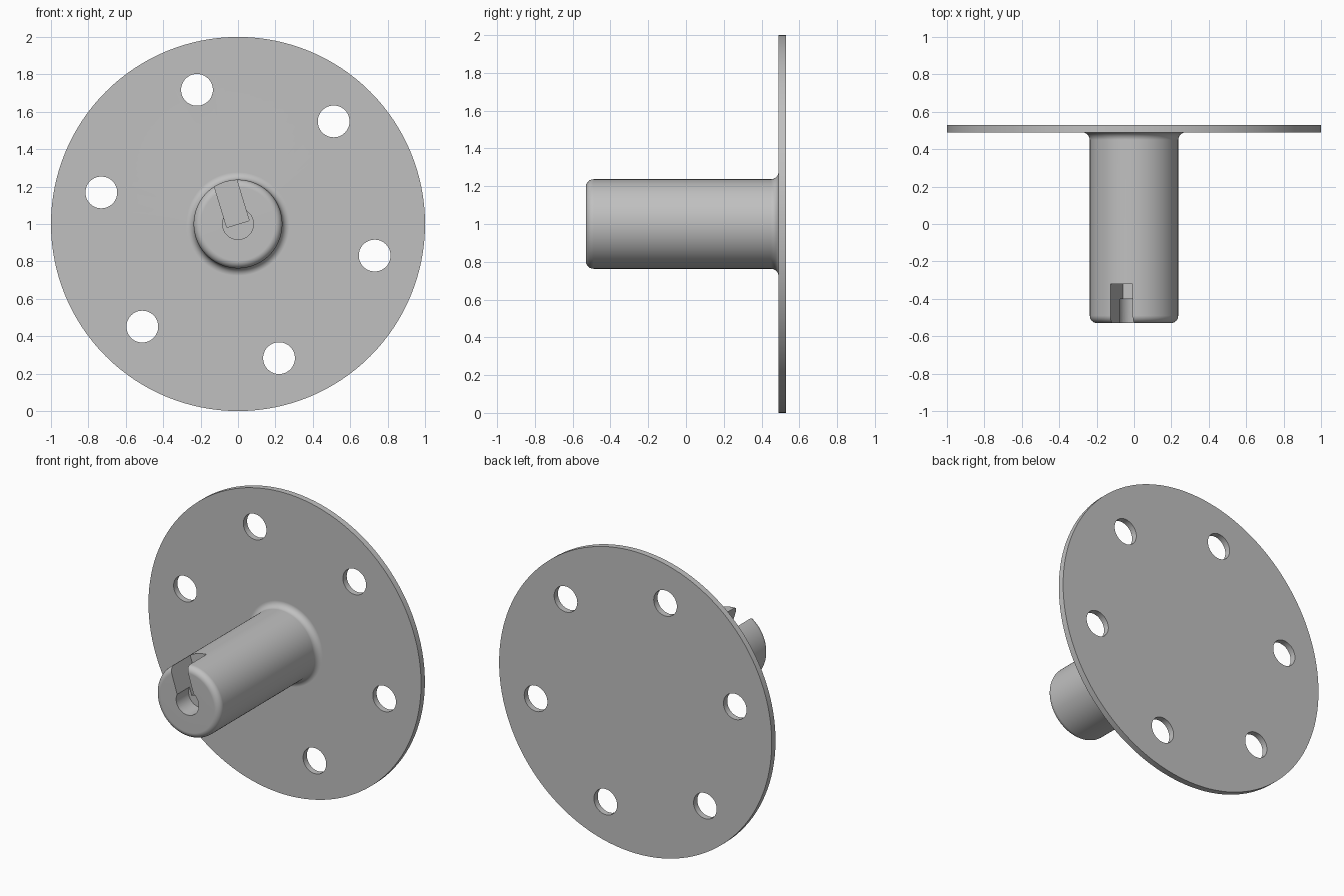
import bpy, bmesh
from math import radians, sin, cos, pi
from mathutils import Matrix, Vector

cube = bpy.data.objects.get("Cube")
if cube:
    bpy.data.objects.remove(cube, do_unlink=True)

grey = bpy.data.materials.new("plain grey")
grey.use_nodes = True
colour = (0.53, 0.53, 0.53, 1)
grey.diffuse_color = colour
grey.node_tree.nodes["Principled BSDF"].inputs["Base Color"].default_value = colour

CENTRE = Vector((0, 0, 1))
FRONT, PLATE_FRONT, BACK = -0.53, 0.49, 0.53
SHAFT, ROUND, TILT = 0.237, 0.04, 17


def add_object(name, bm):
    bmesh.ops.recalc_face_normals(bm, faces=bm.faces)
    mesh = bpy.data.meshes.new(name)
    bm.to_mesh(mesh)
    bm.free()
    mesh.materials.append(grey)
    obj = bpy.data.objects.new(name, mesh)
    bpy.context.collection.objects.link(obj)
    return obj


def arc(radius, y, start, end, steps=6):
    """Quarter round in the (radius, y) plane, angles in degrees."""
    angles = [radians(start + (end - start) * i / steps) for i in range(steps + 1)]
    return [(radius + ROUND * cos(a), y + ROUND * sin(a)) for a in angles]


def cylinder_cutter(name, radius, x, z, y0, y1):
    bm = bmesh.new()
    place = Matrix.Translation((x, (y0 + y1) / 2, z)) @ Matrix.Rotation(pi / 2, 4, "X")
    bmesh.ops.create_cone(bm, cap_ends=True, segments=48, radius1=radius,
                          radius2=radius, depth=y1 - y0, matrix=place)
    return add_object(name, bm)


# Flange and shaft turned as one body about the y axis
profile = [(0, FRONT)]
profile += arc(SHAFT - ROUND, FRONT + ROUND, -90, 0)
profile += arc(SHAFT + ROUND, PLATE_FRONT - ROUND, 180, 90)
profile += [(1, PLATE_FRONT), (1, BACK), (0, BACK)]
bm = bmesh.new()
verts = [bm.verts.new((r, y, 1)) for r, y in profile]
edges = [bm.edges.new(pair) for pair in zip(verts, verts[1:])]
bmesh.ops.spin(bm, geom=verts + edges, cent=CENTRE, axis=(0, 1, 0),
               angle=2 * pi, steps=128, use_duplicate=False)
bmesh.ops.remove_doubles(bm, verts=bm.verts, dist=0.0001)
body = add_object("flanged_shaft", bm)

# Six bolt holes, the blind bore and the radial slot
cutters = []
for i in range(6):
    a = radians(60 * i + 30 + TILT)
    cutters.append(cylinder_cutter("bolt_hole_cutter", 0.085, 0.75 * cos(a),
                                   1 + 0.75 * sin(a), 0.4, 0.6))
cutters.append(cylinder_cutter("bore_cutter", 0.083, 0, 1, -0.6, -0.4))

bm = bmesh.new()
place = (Matrix.Translation(CENTRE) @ Matrix.Rotation(radians(-TILT), 4, "Y")
         @ Matrix.Translation((0, -0.46, 0.2)) @ Matrix.Diagonal((0.125, 0.28, 0.4, 1)))
bmesh.ops.create_cube(bm, size=1, matrix=place)
cutters.append(add_object("slot_cutter", bm))

bpy.ops.object.select_all(action="DESELECT")
body.select_set(True)
bpy.context.view_layer.objects.active = body
for cutter in cutters:
    cutter.hide_render = True
    cut = body.modifiers.new("cut", "BOOLEAN")
    cut.operation, cut.solver, cut.object = "DIFFERENCE", "EXACT", cutter
    bpy.ops.object.modifier_apply(modifier=cut.name)
    bpy.data.objects.remove(cutter, do_unlink=True)

# Smooth rounds, crisp edges, flat plate faces
bpy.ops.object.shade_smooth_by_angle(angle=radians(30))
weighted = body.modifiers.new("weighted normals", "WEIGHTED_NORMAL")
weighted.keep_sharp = True
